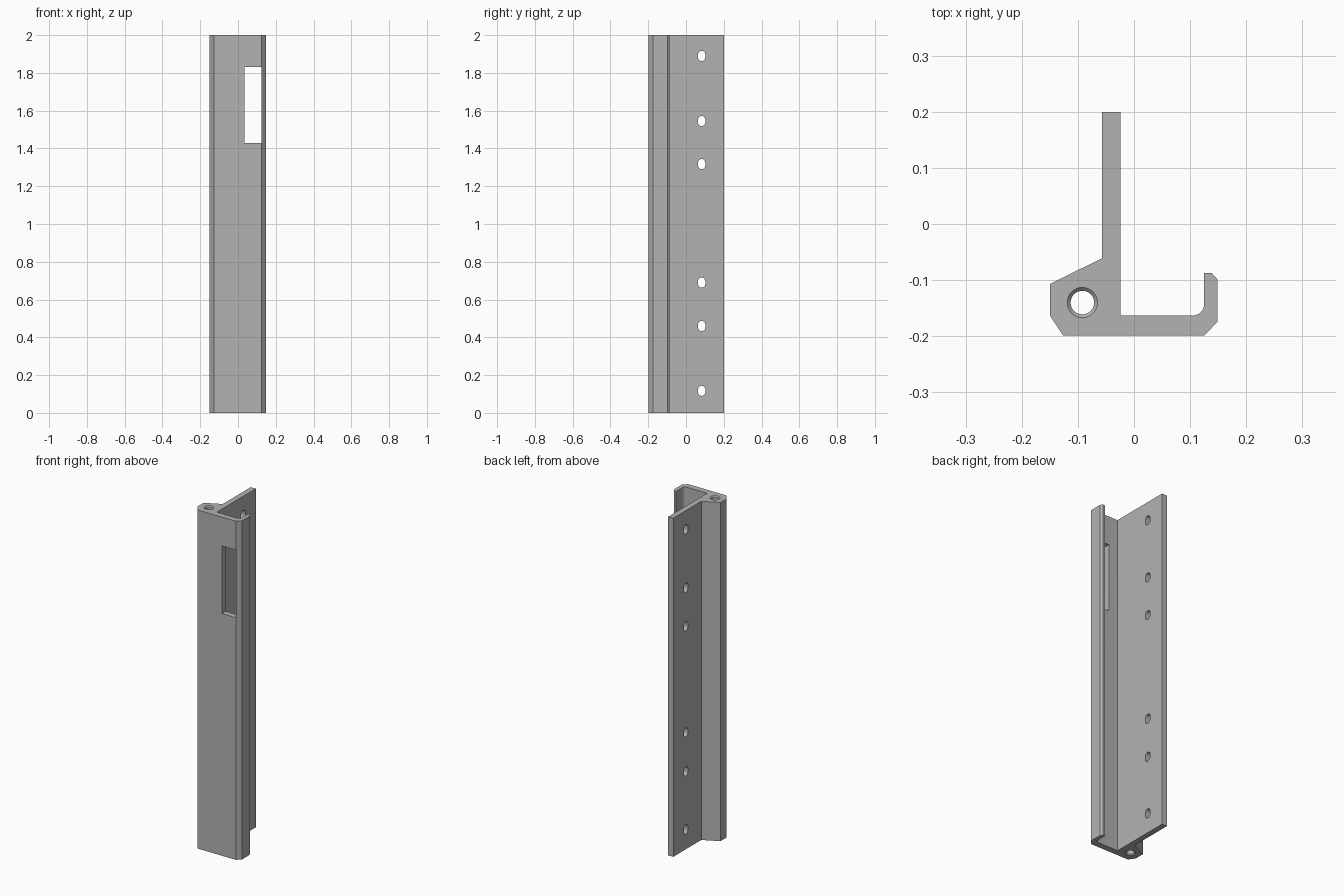
import bpy, bmesh, math
from mathutils import Vector

cube = bpy.data.objects.get("Cube")
if cube:
    bpy.data.objects.remove(cube, do_unlink=True)

grey = bpy.data.materials.new("plain grey")
grey.use_nodes = True
GREY = (0.45, 0.45, 0.45, 1)
grey.diffuse_color = GREY
grey.node_tree.nodes["Principled BSDF"].inputs["Base Color"].default_value = GREY

HEIGHT = 2.0
BORE = Vector((-0.092, -0.14, 0))


def arc(cx, cy, r, start, end, steps):
    """Points along a circular arc, angles in degrees."""
    angles = [math.radians(start + (end - start) * i / steps) for i in range(steps + 1)]
    return [(cx + r * math.cos(a), cy + r * math.sin(a)) for a in angles]


def prism(name, sections):
    """Closed solid lofted through equal-length rings of 3D points."""
    bm = bmesh.new()
    rings = [[bm.verts.new(p) for p in ring] for ring in sections]
    n = len(rings[0])
    for a, b in zip(rings, rings[1:]):
        for i in range(n):
            j = (i + 1) % n
            bm.faces.new((a[i], a[j], b[j], b[i]))
    bm.faces.new(rings[0])
    bm.faces.new(rings[-1])
    bmesh.ops.recalc_face_normals(bm, faces=bm.faces)
    mesh = bpy.data.meshes.new(name)
    bm.to_mesh(mesh)
    bm.free()
    mesh.materials.append(grey)
    obj = bpy.data.objects.new(name, mesh)
    bpy.context.collection.objects.link(obj)
    return obj


def cut(target, cutter):
    cutter.hide_render = True
    mod = target.modifiers.new("cut", "BOOLEAN")
    mod.operation = "DIFFERENCE"
    mod.solver = "EXACT"
    mod.object = cutter
    bpy.context.view_layer.objects.active = target
    bpy.ops.object.modifier_apply(modifier=mod.name)
    bpy.data.objects.remove(cutter, do_unlink=True)


# Extruded rail: bored corner, hooked front wall and rear mounting flange
outline = [(-0.15, -0.107), (-0.15, -0.163), (-0.126, -0.199), (0.125, -0.199),
           (0.149, -0.174), (0.149, -0.099), (0.138, -0.087), (0.125, -0.087)]
outline += arc(0.105, -0.143, 0.02, 0, -90, 8)
outline += [(-0.024, -0.163), (-0.024, 0.2), (-0.057, 0.2), (-0.057, -0.061)]
rail = prism("rail", [[(x, y, z) for x, y in outline] for z in (0, HEIGHT)])

# Lengthwise bore with chamfered mouths
levels = [(-0.01, 0.027), (0, 0.027), (0.006, 0.021),
          (HEIGHT - 0.006, 0.021), (HEIGHT, 0.027), (HEIGHT + 0.01, 0.027)]
cut(rail, prism("bore_cutter", [
    [(x, y, z) for x, y in arc(BORE.x, BORE.y, r, 0, 360, 32)[:-1]]
    for z, r in levels]))

# Rectangular window in the front wall
window = [(0.034, 1.43), (0.125, 1.43), (0.125, 1.83), (0.034, 1.83)]
cut(rail, prism("window_cutter", [[(x, y, z) for x, z in window] for y in (-0.25, -0.14)]))

# Mounting slots through the flange
for z in (1.89, 1.545, 1.317, 0.69, 0.46, 0.117):
    slot = arc(0.083, z + 0.008, 0.019, 0, 180, 10) + arc(0.083, z - 0.008, 0.019, 180, 360, 10)
    cut(rail, prism("slot_cutter", [[(x, y, h) for y, h in slot] for x in (-0.1, 0.02)]))

# Smooth the curved walls and keep the edges crisp
bpy.ops.object.select_all(action="DESELECT")
rail.select_set(True)
bpy.context.view_layer.objects.active = rail
bpy.ops.object.shade_smooth_by_angle(angle=math.radians(25))
